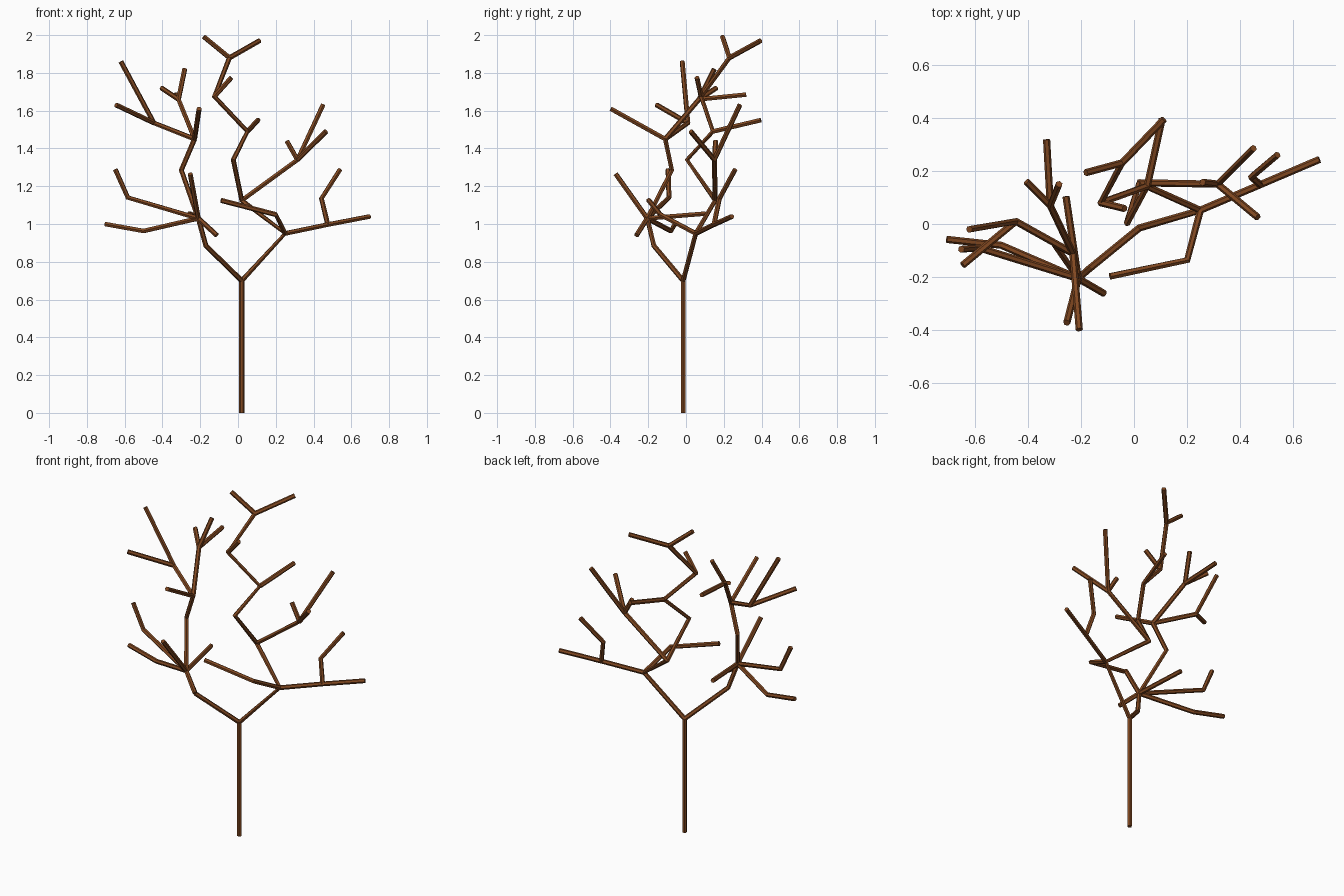
import bpy

R = 0.0135  # branch radius

bark = bpy.data.materials.new("bark")
bark.diffuse_color = (0.22, 0.065, 0.015, 1)

# Branching points and tips of the tree
N = {
    "root": (0.02, -0.015, 0), "fork": (0.02, -0.015, 0.70),
    # left bough
    "l1": (-0.17, -0.17, 0.885), "l2": (-0.21, -0.205, 1.03),
    "l3": (-0.30, -0.075, 1.285), "l4": (-0.23, -0.11, 1.45),
    "la": (-0.50, -0.08, 0.963), "la1": (-0.705, -0.058, 1.0),
    "lb": (-0.583, -0.09, 1.14), "lb1": (-0.65, -0.095, 1.29),
    "lc": (-0.112, -0.262, 0.94), "ld": (-0.253, -0.372, 1.265),
    "le": (-0.256, 0.104, 1.055),
    "lf": (-0.445, 0.01, 1.535), "lf1": (-0.62, -0.02, 1.86), "lf2": (-0.645, -0.155, 1.63),
    "lg": (-0.206, -0.398, 1.61),
    "lh": (-0.315, 0.069, 1.66), "lh1": (-0.282, 0.15, 1.82),
    "lh2": (-0.405, 0.16, 1.72), "lh3": (-0.329, 0.318, 1.685),
    # right bough
    "r1": (0.25, 0.052, 0.95), "r2": (0.02, 0.155, 1.125),
    "r3": (-0.025, 0.005, 1.34), "r4": (0.05, 0.143, 1.49),
    "r5": (-0.125, 0.08, 1.675), "r6": (-0.045, 0.23, 1.88),
    "ra": (0.475, 0.148, 0.997), "ra1": (0.698, 0.243, 1.04),
    "rb": (0.442, 0.177, 1.135), "rb1": (0.54, 0.26, 1.288),
    "rc": (0.20, -0.136, 1.05), "rc1": (-0.09, -0.197, 1.125),
    "rd": (0.315, 0.15, 1.34), "rd1": (0.45, 0.285, 1.63),
    "rd2": (0.466, 0.025, 1.49), "rd3": (0.258, 0.157, 1.44),
    "re": (0.106, 0.396, 1.55), "rf": (-0.035, 0.058, 1.775),
    "rg": (0.113, 0.394, 1.97), "rh": (-0.182, 0.193, 1.992),
}


def limb(name, paths):
    """One object made of six-sided tubes along the named points."""
    cu = bpy.data.curves.new(name, "CURVE")
    cu.dimensions = "3D"
    cu.bevel_depth = R
    cu.bevel_resolution = 1
    cu.use_fill_caps = True
    for path in paths:
        keys = path.split()
        sp = cu.splines.new("POLY")
        sp.points.add(len(keys) - 1)
        sp.use_smooth = False
        for p, k in zip(sp.points, keys):
            p.co = (*N[k], 1)
    cu.materials.append(bark)
    ob = bpy.data.objects.new(name, cu)
    bpy.context.collection.objects.link(ob)


limb("trunk", ["root fork"])
limb("left_bough", ["fork l1 l2 l3 l4"])
limb("left_low_branches", ["l2 la la1", "l2 lb lb1", "l2 lc", "l2 ld", "l2 le"])
limb("left_high_branches", ["l4 lf lf1", "lf lf2", "l4 lg", "l4 lh lh1", "lh lh2", "lh lh3"])
limb("right_bough", ["fork r1 r2 r3 r4 r5 r6"])
limb("right_low_branches", ["r1 ra ra1", "ra rb rb1", "r1 rc rc1"])
limb("right_high_branches", ["r2 rd rd1", "rd rd2", "rd rd3", "r4 re", "r5 rf", "r6 rg", "r6 rh"])
